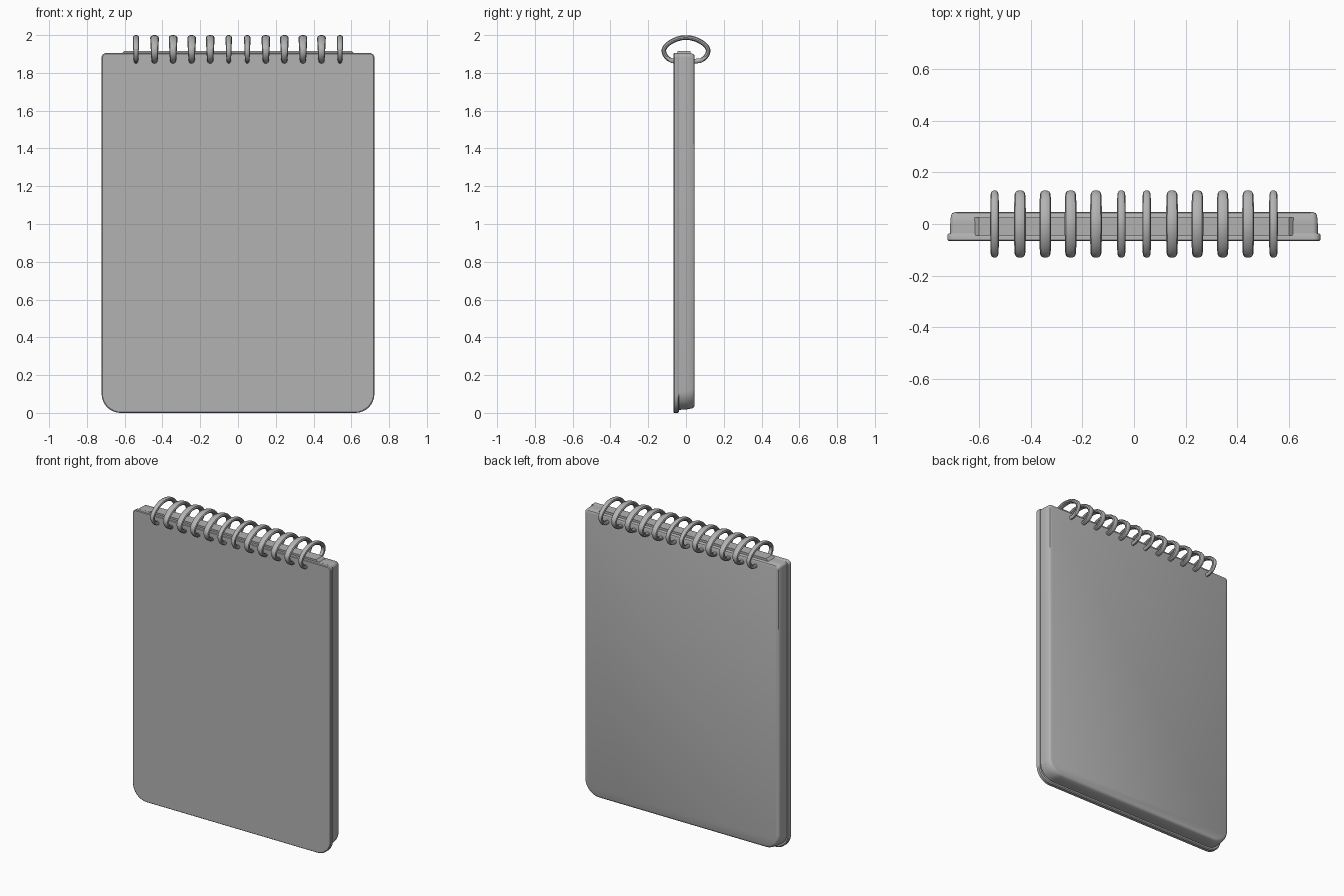
import bpy, bmesh, math
from mathutils import Vector
from mathutils.geometry import interpolate_bezier

if "Cube" in bpy.data.objects:
    bpy.data.objects.remove(bpy.data.objects["Cube"], do_unlink=True)

grey = bpy.data.materials.new("plain grey")
grey.use_nodes = True
COLOUR = (0.45, 0.45, 0.45, 1)
grey.diffuse_color = COLOUR
grey.node_tree.nodes["Principled BSDF"].inputs["Base Color"].default_value = COLOUR


def finish(bm, name):
    bmesh.ops.recalc_face_normals(bm, faces=bm.faces)
    mesh = bpy.data.meshes.new(name)
    bm.to_mesh(mesh)
    bm.free()
    mesh.materials.append(grey)
    obj = bpy.data.objects.new(name, mesh)
    bpy.context.collection.objects.link(obj)
    bpy.ops.object.select_all(action='DESELECT')
    obj.select_set(True)
    bpy.context.view_layer.objects.active = obj
    bpy.ops.object.shade_smooth_by_angle(angle=math.radians(35))
    return obj


def outline(half, bottom, top, r_bottom, r_top):
    """Upright rounded rectangle as (x, z) pairs."""
    pts = []
    corners = [(half, bottom, -1, r_bottom), (half, top, 0, r_top),
               (-half, top, 1, r_top), (-half, bottom, 2, r_bottom)]
    for x, z, quarter, r in corners:
        cx = x - math.copysign(r, x)
        cz = z + r if z == bottom else z - r
        for i in range(9):
            a = (quarter + i / 8) * math.pi / 2
            pts.append((cx + r * math.cos(a), cz + r * math.sin(a)))
    return pts


def slab(name, layers):
    """Loft rounded rectangles along y; each layer is y followed by outline."""
    bm = bmesh.new()
    loops = [[bm.verts.new((x, y, z)) for x, z in outline(*shape)]
             for y, *shape in layers]
    for a, b in zip(loops, loops[1:]):
        for i in range(len(a)):
            j = (i + 1) % len(a)
            bm.faces.new((a[i], a[j], b[j], b[i]))
    bm.faces.new(loops[0])
    bm.faces.new(loops[-1])
    return finish(bm, name)


# Front cover, slightly larger than the pages
slab("front_cover", [
    (-0.066, 0.718, 0.004, 1.901, 0.10, 0.022),
    (-0.062, 0.722, 0.0, 1.905, 0.10, 0.025),
    (-0.042, 0.722, 0.0, 1.905, 0.10, 0.025),
    (-0.036, 0.718, 0.006, 1.902, 0.10, 0.022)])

# Page block with a softly rounded back edge
slab("page_block", [
    (-0.037, 0.712, 0.016, 1.903, 0.10, 0.02),
    (0.0, 0.712, 0.018, 1.903, 0.10, 0.02),
    (0.034, 0.709, 0.024, 1.902, 0.10, 0.02),
    (0.042, 0.704, 0.030, 1.898, 0.10, 0.02),
    (0.046, 0.694, 0.040, 1.890, 0.09, 0.02)])

# Low binding ridge under the rings
bm = bmesh.new()
bmesh.ops.create_cube(bm, size=1)
for v in bm.verts:
    v.co = Vector((v.co.x * (1.20 if v.co.z > 0 else 1.28),
                   v.co.y * 0.07 - 0.01, 1.90 + v.co.z * 0.034))
finish(bm, "binding_ridge")


# Binding rings: an open arch whose ends curl into both faces of the pad
def ring_path():
    top = Vector((0, 0, 1.987))
    side = Vector((0, -0.118, 1.918))
    foot = Vector((0, -0.055, 1.861))
    half = interpolate_bezier(foot, Vector((0, -0.085, 1.862)),
                              Vector((0, -0.116, 1.885)), side, 6)[:-1]
    half += interpolate_bezier(side, Vector((0, -0.118, 1.945)),
                               Vector((0, -0.062, 1.987)), top, 9)
    other = [Vector((0, -p.y, p.z)) for p in reversed(half[:-1])]
    # The back face of the pad lies closer to the centre
    other[-1].y = 0.035
    return half + other


def ring(name, x, width):
    bm = bmesh.new()
    path = ring_path()
    loops = []
    for i, p in enumerate(path):
        t = (path[min(i + 1, len(path) - 1)] - path[max(i - 1, 0)]).normalized()
        normal = Vector((0, -t.z, t.y))
        s = i / (len(path) - 1)
        wide = width * (0.65 + 0.35 * math.sin(math.pi * s))
        loops.append([bm.verts.new(p + Vector((x, 0, 0))
                      + Vector((1, 0, 0)) * wide * math.cos(k * math.pi / 5)
                      + normal * 0.013 * math.sin(k * math.pi / 5))
                      for k in range(10)])
    for a, b in zip(loops, loops[1:]):
        for k in range(10):
            j = (k + 1) % 10
            bm.faces.new((a[k], a[j], b[j], b[k]))
    bm.faces.new(loops[0])
    bm.faces.new(loops[-1])
    finish(bm, name)


RINGS = 12
for n in range(RINGS):
    x = -0.54 + n * 1.08 / (RINGS - 1)
    ring(f"binding_ring_{n + 1}", x, 0.017 if n in (0, 5, 6, 11) else 0.023)
